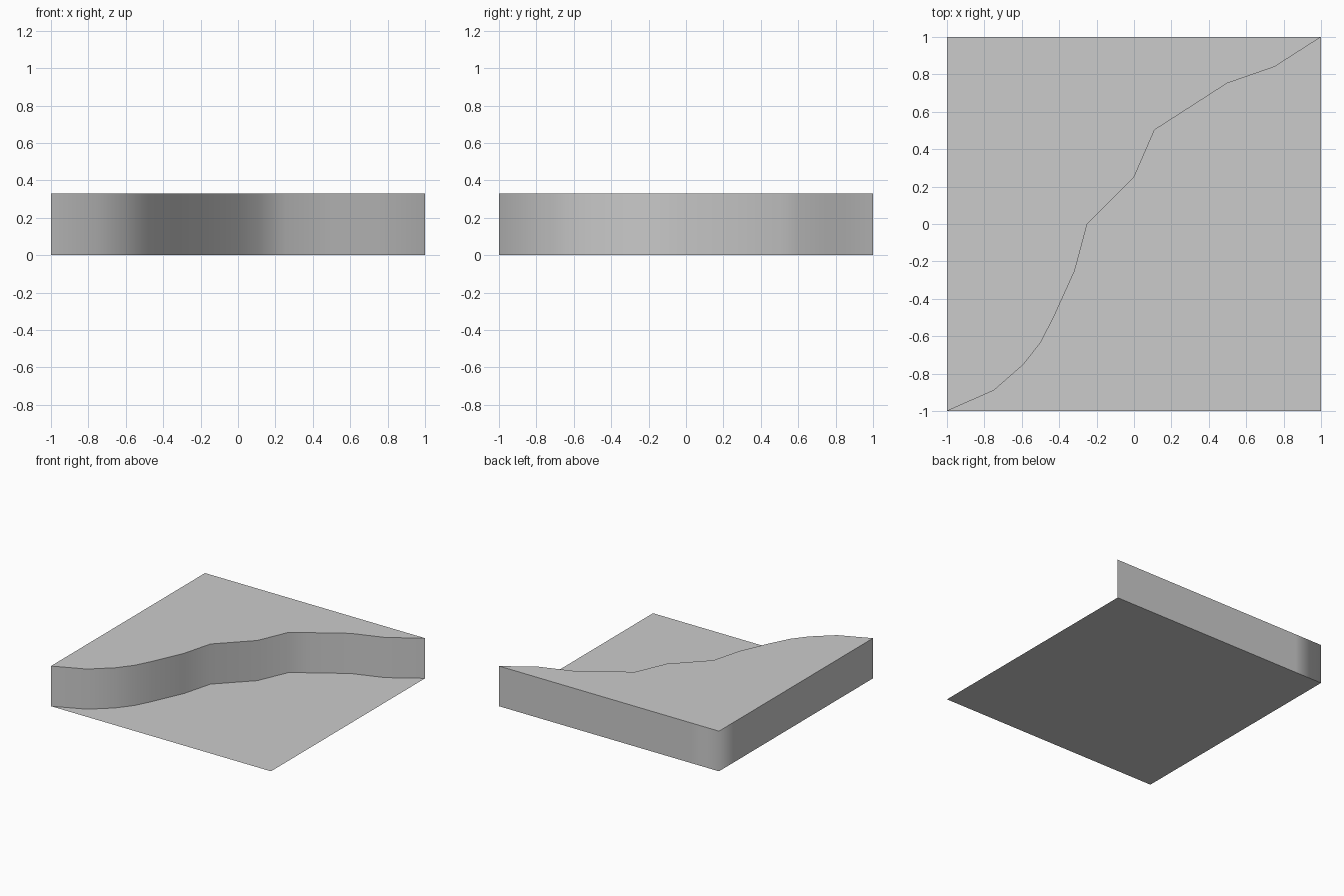
import bpy
import bmesh

if "Cube" in bpy.data.objects:
    bpy.data.objects.remove(bpy.data.objects["Cube"])

H = 0.33    # plateau height
STEP = 0.25  # wall segment length

# Winding cliff line across the square tile, corner to corner
CLIFF = [(-1, -1), (-0.75, -0.89), (-0.59, -0.75), (-0.5, -0.635), (-0.43, -0.5),
         (-0.317, -0.25), (-0.25, 0), (0, 0.25), (0.11, 0.503), (0.25, 0.593),
         (0.497, 0.752), (0.75, 0.84), (1, 1)]


def new_object(name, bm):
    mesh = bpy.data.meshes.new(name)
    bm.to_mesh(mesh)
    bm.free()
    obj = bpy.data.objects.new(name, mesh)
    bpy.context.collection.objects.link(obj)
    return obj


# Lower ground: flat sheet in front of the cliff
bm = bmesh.new()
outline = CLIFF[::-1] + [(1, -1)]
# reversed cliff runs back to front, then the front right corner closes it
ground = bm.faces.new([bm.verts.new((x, y, 0)) for x, y in outline])
bmesh.ops.triangulate(bm, faces=[ground])
new_object("lower_ground", bm)

# Raised plateau: cliff line closed by straight back and left walls
back = [(1 - STEP * i, 1) for i in range(1, 9)]
left = [(-1, 1 - STEP * i) for i in range(1, 8)]
outline = CLIFF + back + left
bm = bmesh.new()
low = [bm.verts.new((x, y, 0)) for x, y in outline]
high = [bm.verts.new((x, y, H)) for x, y in outline]
n = len(outline)
for i in range(n):
    j = (i + 1) % n
    bm.faces.new((low[i], low[j], high[j], high[i])).smooth = True
caps = [bm.faces.new(high), bm.faces.new(low[::-1])]
# Rims and the two thin wedge ends stay crisp; the square corner is soft
wedge_ends = {0, len(CLIFF) - 1}
for cap in caps:
    for edge in cap.edges:
        edge.smooth = False
for i in wedge_ends:
    bm.edges.get((low[i], high[i])).smooth = False
bmesh.ops.triangulate(bm, faces=caps)
new_object("raised_plateau", bm)
